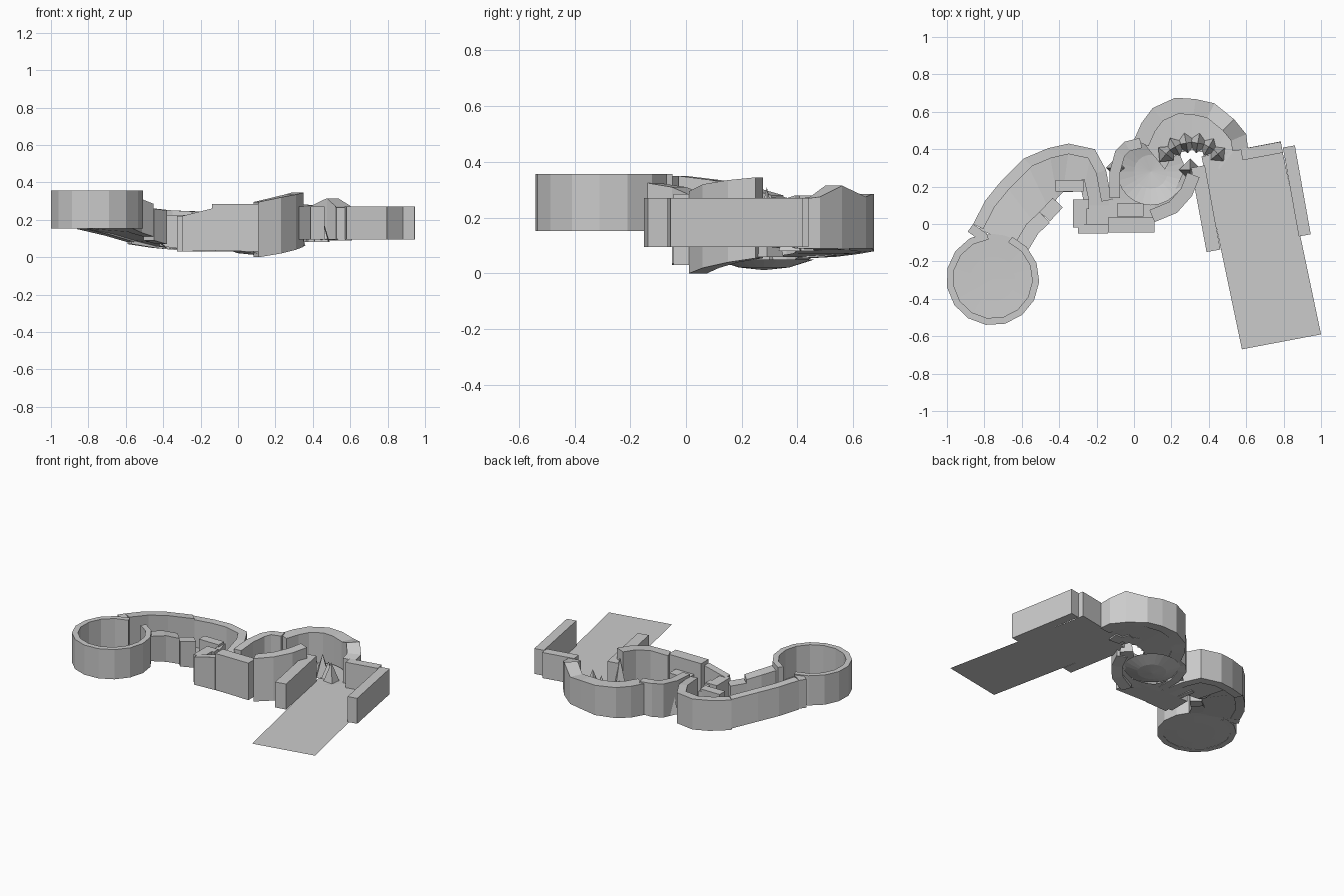
import bpy, math
from mathutils import Vector


def make(name, verts, faces):
    me = bpy.data.meshes.new(name)
    me.from_pydata(verts, [], faces)
    me.update()
    ob = bpy.data.objects.new(name, me)
    bpy.context.collection.objects.link(ob)
    return ob


def wall(name, pts, t):
    """Wall along (x, y, bottom, top) points, thickened t to the right of travel."""
    n = len(pts)
    p2 = [Vector(p[:2]) for p in pts]
    verts, faces = [], []
    for i, (x, y, lo, hi) in enumerate(pts):
        a = (p2[i] - p2[i - 1]).normalized() if i else None
        b = (p2[i + 1] - p2[i]).normalized() if i < n - 1 else None
        a, b = a or b, b or a
        d = (a + b).normalized()
        off = Vector((d.y, -d.x)) * t / max(d.dot(a), 0.5)
        q = p2[i] + off
        verts += [(x, y, lo), (x, y, hi), (q.x, q.y, hi), (q.x, q.y, lo)]
    for i in range(n - 1):
        for k in range(4):
            m = (k + 1) % 4
            faces.append((i * 4 + k, i * 4 + m, i * 4 + 4 + m, i * 4 + 4 + k))
    faces += [(3, 2, 1, 0), tuple(4 * n - 4 + k for k in range(4))]
    return make(name, verts, faces)


def ribbon(name, left, right):
    """Floor strip between two matching edges of 3D points."""
    n = len(left)
    return make(name, left + right, [(i, n + i, n + i + 1, i + 1) for i in range(n - 1)])


def disc(name, cx, cy, r, z_rim, z_mid, sides=24):
    """Dished floor disc."""
    verts = [(cx, cy, z_mid)]
    for f in (0.5, 1):
        z = z_mid + (z_rim - z_mid) * f * f
        for i in range(sides):
            a = i * math.tau / sides
            verts.append((cx + f * r * math.cos(a), cy + f * r * math.sin(a), z))
    faces = []
    for i in range(sides):
        j = (i + 1) % sides
        faces += [(0, 1 + i, 1 + j), (1 + i, 1 + sides + i, 1 + sides + j, 1 + j)]
    return make(name, verts, faces)


def spike(name, x, y, base, top, r, turn=0):
    """Four-sided rock spike."""
    v = [(x + r * math.cos(turn + k * math.pi / 2), y + r * math.sin(turn + k * math.pi / 2), base)
         for k in range(4)] + [(x, y, top)]
    return make(name, v, [(k, (k + 1) % 4, 4) for k in range(4)] + [(3, 2, 1, 0)])


# Round end chamber, open toward the first passage
ring = []
for i in range(15):
    a = math.radians(96 + 331 * i / 14)
    ring.append((-0.755 + 0.212 * math.cos(a), -0.293 + 0.212 * math.sin(a), 0.153, 0.357))
wall("end_chamber_wall", ring, 0.036)
disc("end_chamber_floor", -0.755, -0.293, 0.24, 0.156, 0.152)

# First curved passage sloping down from the end chamber
wall("passage_outer_wall_upper",
     [(-0.86, 0.0, 0.15, 0.35), (-0.795, 0.125, 0.135, 0.335), (-0.71, 0.23, 0.115, 0.315),
      (-0.59, 0.35, 0.08, 0.28)], 0.06)
wall("passage_outer_wall_lower",
     [(-0.59, 0.35, 0.07, 0.275), (-0.46, 0.405, 0.05, 0.26), (-0.35, 0.43, 0.04, 0.25),
      (-0.21, 0.40, 0.035, 0.245), (-0.15, 0.29, 0.03, 0.245), (-0.12, 0.13, 0.03, 0.23)], 0.055)
wall("passage_entry_wall", [(-0.86, 0.0, 0.155, 0.35), (-0.79, -0.05, 0.155, 0.35)], 0.05)
wall("passage_inner_wall_upper",
     [(-0.635, -0.10, 0.155, 0.325), (-0.575, 0.0, 0.13, 0.31), (-0.505, 0.065, 0.11, 0.285)], 0.08)
wall("passage_inner_wall_lower",
     [(-0.505, 0.065, 0.09, 0.26), (-0.435, 0.14, 0.07, 0.25)], 0.075)
ribbon("passage_floor",
       [(-0.83, -0.03, 0.155), (-0.69, 0.21, 0.125), (-0.57, 0.32, 0.09), (-0.45, 0.37, 0.06),
        (-0.35, 0.39, 0.045), (-0.23, 0.37, 0.04), (-0.17, 0.28, 0.035), (-0.13, 0.1, 0.03)],
       [(-0.60, -0.12, 0.155), (-0.52, -0.01, 0.13), (-0.45, 0.07, 0.105), (-0.41, 0.14, 0.075),
        (-0.38, 0.17, 0.05), (-0.27, 0.175, 0.04), (-0.25, 0.16, 0.035), (-0.25, 0.1, 0.03)])
wall("passage_inner_step", [(-0.42, 0.235, 0.06, 0.225), (-0.27, 0.235, 0.04, 0.225)], 0.06)
wall("passage_inner_post", [(-0.265, 0.24, 0.035, 0.21), (-0.24, 0.13, 0.03, 0.21)], 0.03)

# Small square vestibule
ribbon("vestibule_floor", [(-0.30, 0.13, 0.03), (0.11, 0.13, 0.03)],
       [(-0.30, -0.04, 0.03), (0.11, -0.04, 0.03)])
wall("vestibule_front_wall_left", [(-0.30, 0.0, 0.03, 0.22), (-0.14, 0.0, 0.035, 0.26)], 0.05)
wall("vestibule_front_wall_right", [(-0.14, 0.035, 0.035, 0.285), (0.11, 0.035, 0.03, 0.285)], 0.08)
wall("vestibule_side_wall", [(-0.325, -0.02, 0.03, 0.22), (-0.325, 0.13, 0.03, 0.22)], 0.07)
wall("vestibule_back_wall_left", [(-0.325, 0.13, 0.03, 0.22), (-0.24, 0.13, 0.03, 0.22)], 0.05)
wall("vestibule_back_wall_right", [(-0.09, 0.11, 0.03, 0.2), (0.05, 0.11, 0.03, 0.2)], 0.07)

# Dished middle chamber and its tall curved wall
disc("middle_chamber_floor", 0.09, 0.28, 0.18, 0.05, 0.012)
wall("middle_chamber_right_wall",
     [(0.35, 0.25, 0.055, 0.345), (0.31, 0.15, 0.04, 0.335), (0.23, 0.06, 0.02, 0.32),
      (0.11, 0.01, 0.0, 0.295)], 0.07)
wall("middle_chamber_left_wall",
     [(-0.13, 0.14, 0.03, 0.25), (-0.13, 0.28, 0.03, 0.26), (-0.1, 0.39, 0.04, 0.27),
      (-0.05, 0.44, 0.05, 0.28), (0.03, 0.46, 0.06, 0.28)], 0.055)
ribbon("middle_chamber_apron",
       [(-0.12, 0.12, 0.03), (0.0, 0.08, 0.03), (0.11, 0.02, 0.02), (0.24, 0.08, 0.03),
        (0.33, 0.2, 0.06)],
       [(-0.08, 0.25, 0.04), (-0.03, 0.16, 0.03), (0.09, 0.11, 0.03), (0.21, 0.16, 0.04),
        (0.26, 0.27, 0.06)])

# Second curved passage around the back, rising to a peak before the hall
wall("back_passage_wall",
     [(0.0, 0.45, 0.055, 0.27), (0.04, 0.54, 0.06, 0.275), (0.10, 0.62, 0.07, 0.28),
      (0.22, 0.675, 0.08, 0.285), (0.33, 0.668, 0.09, 0.285), (0.43, 0.645, 0.09, 0.275),
      (0.535, 0.56, 0.09, 0.315), (0.60, 0.48, 0.09, 0.275), (0.61, 0.40, 0.09, 0.265)], 0.085)
arc = [math.radians(a) for a in (165, 140, 115, 90, 65, 40, 15)]
ribbon("back_passage_floor",
       [(0.31 + 0.26 * math.cos(a), 0.35 + 0.28 * math.sin(a), 0.06 + 0.006 * i)
        for i, a in enumerate(arc)],
       [(0.31 + 0.15 * math.cos(a), 0.255 + 0.14 * math.sin(a), 0.06 + 0.006 * i)
        for i, a in enumerate(arc)])

# Rock spikes edging the back passage and the middle chamber
heights = (0.21, 0.22, 0.2, 0.23, 0.2, 0.22)
for i, h in enumerate(heights):
    a = math.radians(140 - 20 * i)
    spike("rock_spike", 0.31 + 0.18 * math.cos(a), 0.265 + 0.17 * math.sin(a), 0.08, h, 0.055, a)
spike("rock_spike_left", -0.10, 0.30, 0.04, 0.26, 0.05)
spike("rock_spike_right", 0.30, 0.29, 0.06, 0.31, 0.06)

# Large rectangular hall, turned about eleven degrees
ribbon("hall_floor", [(0.361, 0.361, 0.095), (0.783, 0.441, 0.095)],
       [(0.577, -0.67, 0.095), (1.0, -0.59, 0.095)])
wall("hall_left_wall", [(0.388, -0.15, 0.095, 0.27), (0.305, 0.30, 0.095, 0.27)], 0.075)
wall("hall_right_wall", [(0.86, 0.42, 0.095, 0.27), (0.945, -0.055, 0.095, 0.27)], 0.065)
wall("hall_back_wall", [(0.57, 0.40, 0.095, 0.27), (0.785, 0.44, 0.095, 0.27)], 0.06)
